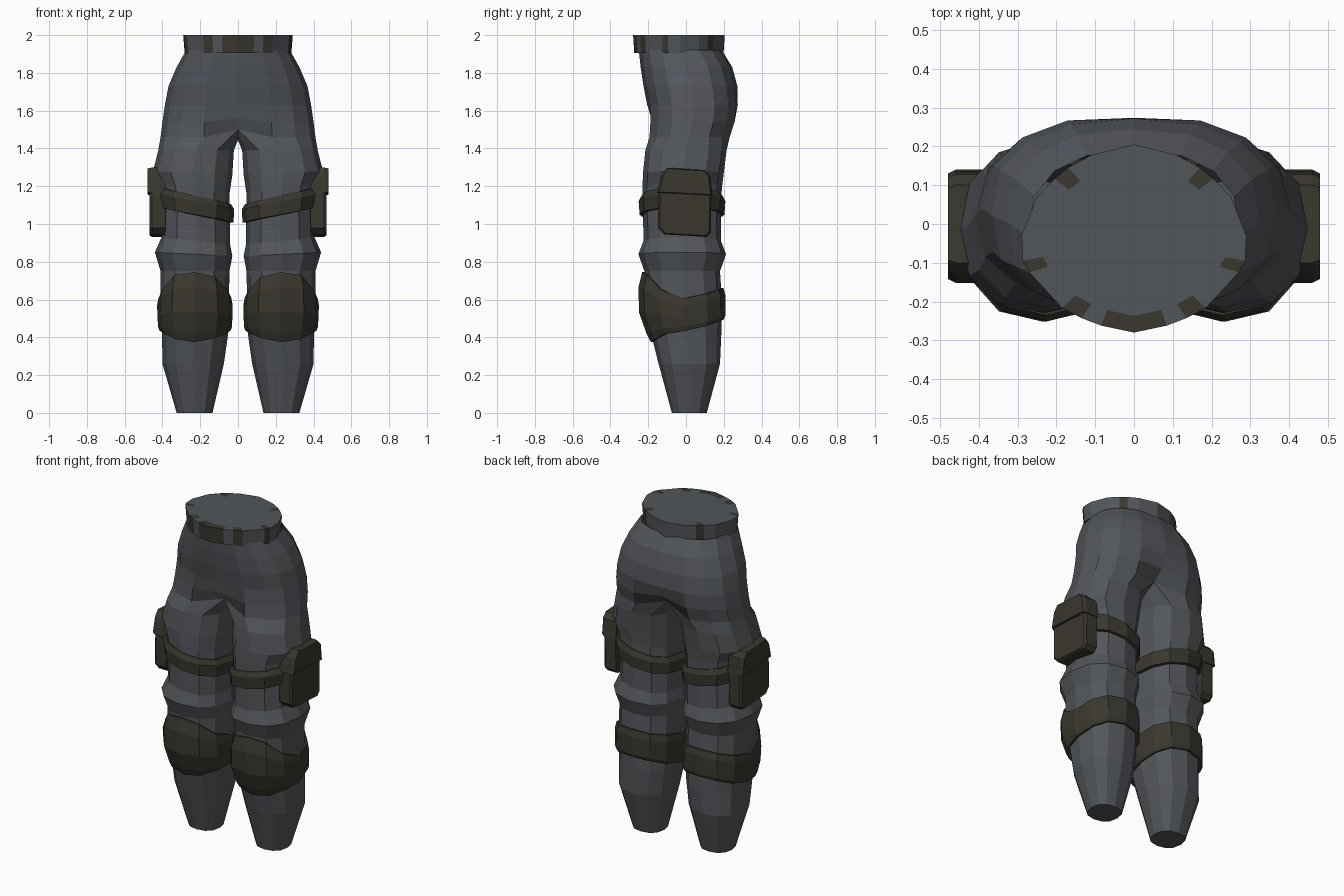
import bpy, bmesh, math

if "Cube" in bpy.data.objects:
    bpy.data.objects.remove(bpy.data.objects["Cube"])


def material(name, rgb):
    m = bpy.data.materials.new(name)
    m.diffuse_color = (*rgb, 1)
    m.use_nodes = True
    m.node_tree.nodes["Principled BSDF"].inputs["Base Color"].default_value = m.diffuse_color
    return m


CLOTH = material("grey cloth", (0.085, 0.092, 0.102))
PAD = material("dark olive padding", (0.042, 0.038, 0.028))


def loft(name, rings, mats, caps=(True, True), mirror=True, dark=None):
    """Skin a list of rings. Rings of differing length are joined as open arcs."""
    bm = bmesh.new()
    vs = [[bm.verts.new(p) for p in r] for r in rings]
    for lo, hi in zip(vs, vs[1:]):
        n = min(len(lo), len(hi))
        is_open = OPEN in (len(lo), len(hi))
        for i in range(n - 1 if is_open else n):
            j = (i + 1) % n
            f = bm.faces.new((lo[i], lo[j], hi[j], hi[i]))
            if dark and i in dark:
                f.material_index = 1
    if caps[0]:
        bm.faces.new(vs[0][::-1])
    if caps[1]:
        bm.faces.new(vs[-1])
    bmesh.ops.recalc_face_normals(bm, faces=bm.faces)
    me = bpy.data.meshes.new(name)
    bm.to_mesh(me)
    bm.free()
    for m in mats:
        me.materials.append(m)
    ob = bpy.data.objects.new(name, me)
    bpy.context.collection.objects.link(ob)
    if mirror:
        mod = ob.modifiers.new("mirror", 'MIRROR')
        mod.merge_threshold = 0.002
    return ob


OPEN = 9      # points in a half-pelvis arc
SIDES = 12    # points round a leg


def power(v, e):
    return math.copysign(abs(v) ** e, v)


# leg sections: z, inner x, outer x, front y, back y, tilt towards the outside
LEG = [
    (0.00, 0.135, 0.325, -0.075, 0.11, 0),
    (0.26, 0.075, 0.400, -0.145, 0.18, 0),
    (0.42, 0.052, 0.402, -0.185, 0.187, 0),
    (0.60, 0.048, 0.410, -0.220, 0.190, 0),
    (0.75, 0.045, 0.410, -0.220, 0.180, 0),
    (0.84, 0.030, 0.440, -0.252, 0.212, 0.01),
    (0.91, 0.042, 0.405, -0.225, 0.185, 0.02),
    (1.08, 0.042, 0.400, -0.228, 0.185, 0.04),
    (1.19, 0.045, 0.415, -0.230, 0.190, 0.03),
    (1.27, 0.030, 0.450, -0.228, 0.200, 0.01),
    (1.39, 0.022, 0.422, -0.215, 0.215, 0),
]


def leg_point(z, i, grow=0.0, tilt=0.0):
    """Point number i of the leg section at height z, pushed out by grow."""
    lo, hi = next((p for p in zip(LEG, LEG[1:]) if z <= p[1][0]), LEG[-2:])
    t = (z - lo[0]) / (hi[0] - lo[0])
    xi, xo, yf, yb = (lo[k] + (hi[k] - lo[k]) * t for k in range(1, 5))
    a = math.radians(-120 + 30 * i)
    c, s = power(math.cos(a), 0.85), power(math.sin(a), 0.85)
    return ((xi + xo) / 2 + ((xo - xi) / 2 + grow) * c,
            (yf + yb) / 2 + ((yb - yf) / 2 + grow) * s,
            z + tilt * c)


def pelvis_arc(z, w, yf, yb, dent_f=0, dent_b=0, lift=0):
    """Half section from front centre round the hip to back centre."""
    pts = []
    for i in range(OPEN):
        a = math.radians(-90 + 22.5 * i)
        x = w * power(math.cos(a), 0.85) if 0 < i < OPEN - 1 else 0
        y = (yf + yb) / 2 + (yb - yf) / 2 * power(math.sin(a), 0.8)
        end = i in (0, OPEN - 1)
        if end:
            y += dent_f if i == 0 else -dent_b
        pts.append((x, y, z + (lift if end else 0)))
    return pts


# trousers: two legs joined through the crotch into the pelvis
rings = [[leg_point(r[0], i, 0, r[5]) for i in range(SIDES)] for r in LEG]
crotch = pelvis_arc(1.46, 0.410, -0.207, 0.245, 0.075, 0.07, 0.04)
crotch += [(0, 0.11, 1.47), (0, 0.02, 1.445), (0, -0.07, 1.47)]
rings.append(crotch)
rings += [
    pelvis_arc(1.54, 0.400, -0.203, 0.272, 0.02, 0.03, 0.02),
    pelvis_arc(1.63, 0.387, -0.205, 0.282, 0, 0.008),
    pelvis_arc(1.73, 0.368, -0.225, 0.272),
    pelvis_arc(1.83, 0.325, -0.240, 0.245),
    pelvis_arc(1.92, 0.275, -0.250, 0.19),
]
loft("trousers", rings, [CLOTH], caps=(True, False))

# waistband with dark loops and front buckle as alternating segments
half = [(0, -.28), (.085, -.262), (.135, -.243), (.185, -.217), (.27, -.125),
        (.287, -.095), (.29, -.03), (.25, .07), (.205, .117), (.17, .145),
        (.11, .178), (0, .205)]
outline = half + [(-x, y) for x, y in half[-2:0:-1]]
n, m = len(outline), len(half)


def belt_ring(z, s, dy=0):
    return [(x * s, (y + .04) * s - .04 + dy, z) for x, y in outline]


loops = [0, 2, 4, 8]
loops += [n - 1 - i for i in loops]
loft("waistband", [belt_ring(1.905, 0.975), belt_ring(2.0, 1.0), belt_ring(2.0, 0.82)],
     [CLOTH, PAD], mirror=False, dark=set(loops))


def band(name, top, bottom, rows):
    """Band round the leg; rows are (height fraction, outward offset function)."""
    out = []
    for f, off in rows:
        out.append([leg_point(bottom(i) + (top(i) - bottom(i)) * f, i, off(i))
                    for i in range(SIDES)])
    return loft(name, out + [out[0]], [PAD], caps=(False, False))


def angle(i):
    return math.radians(-120 + 30 * i)


# thigh strap, higher on the outside
band("thigh_strap",
     lambda i: 1.15 + 0.045 * math.cos(angle(i)),
     lambda i: 1.045 + 0.04 * math.cos(angle(i)),
     [(0, lambda i: -0.015), (0.04, lambda i: 0.018), (0.72, lambda i: 0.022),
      (1, lambda i: 0.006), (1, lambda i: -0.02)])

# knee pad: tall plate in front, narrow band behind
TOP = [.72, .745, .73, .655, .605, .63, .65, .66, .65, .635, .61, .655]
LOW = [.395, .375, .39, .42, .435, .46, .485, .495, .485, .46, .435, .42]


def front(i):
    return max(0, -math.sin(angle(i)))


band("knee_pad", lambda i: TOP[i], lambda i: LOW[i],
     [(0, lambda i: -0.02), (0, lambda i: 0.012),
      (0.12, lambda i: 0.02 + 0.004 * front(i)),
      (0.42, lambda i: 0.02 + 0.022 * front(i)),
      (0.78, lambda i: 0.02 + 0.012 * front(i)),
      (1, lambda i: 0.012), (1, lambda i: -0.02)])


def slab(name, profile, x0, x1, edge):
    """Side-on profile extruded outwards with a chamfered outer edge."""
    cy = sum(p[0] for p in profile) / len(profile)
    cz = sum(p[1] for p in profile) / len(profile)

    def ring(x, s):
        return [(x, cy + (y - cy) * s, cz + (z - cz) * s) for y, z in profile]
    loft(name, [ring(x0, 1), ring(x1 - edge, 1), ring(x1, 0.93)], [PAD])


# side pouch and its overhanging flap
slab("pouch_body", [(-.145, 1.2), (-.148, .98), (-.115, .945), (.11, .932),
                    (.132, .955), (.135, 1.2)], 0.385, 0.468, 0.012)
slab("pouch_flap", [(-.152, 1.165), (.14, 1.15), (.128, 1.255), (.10, 1.285),
                    (-.10, 1.298), (-.13, 1.26)], 0.38, 0.48, 0.02)
